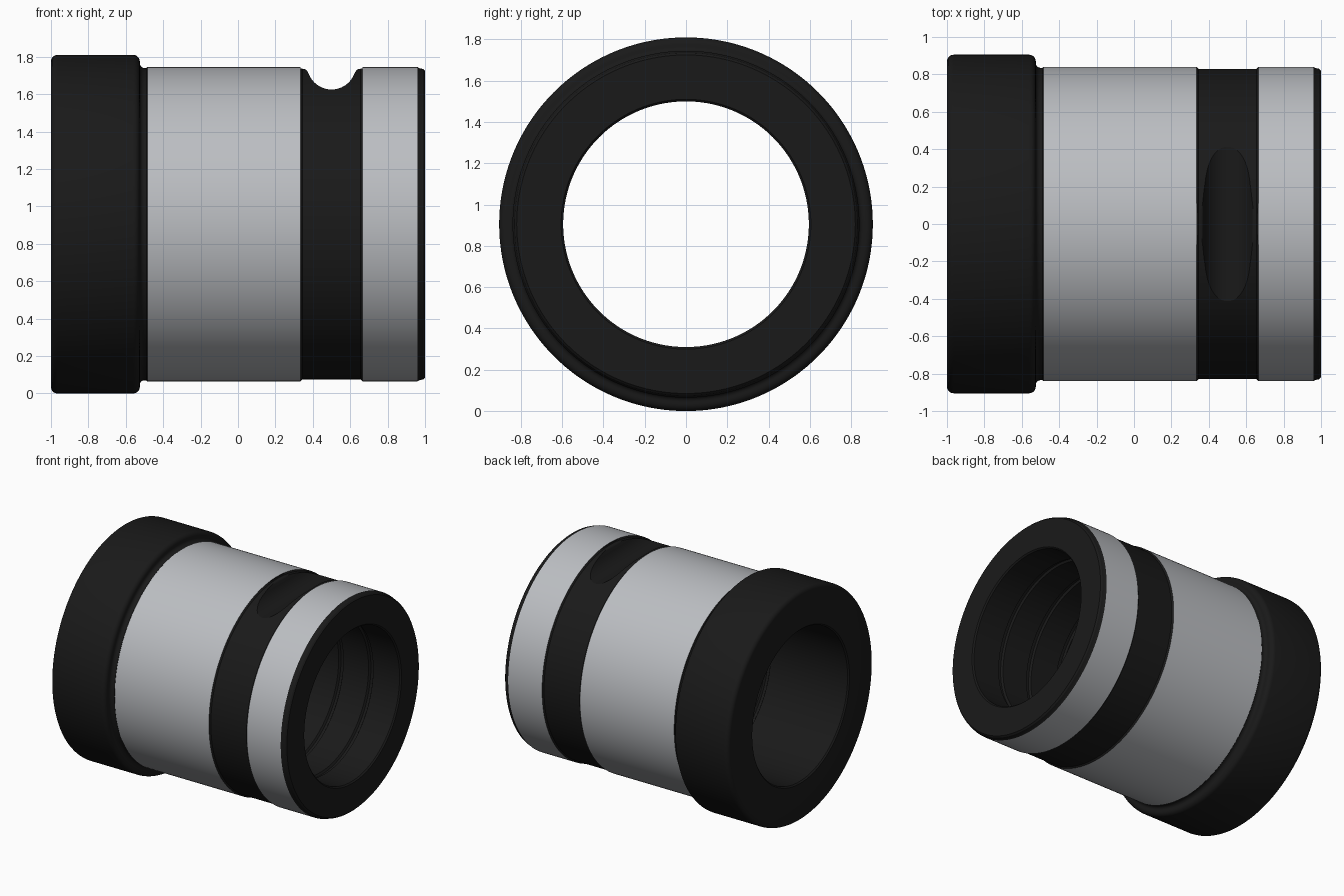
import bpy, bmesh, math

if "Cube" in bpy.data.objects:
    bpy.data.objects.remove(bpy.data.objects["Cube"])

CZ = 0.905      # axis height
SEG = 160


def material(name, c):
    m = bpy.data.materials.new(name)
    m.diffuse_color = (*c, 1)
    m.use_nodes = True
    m.node_tree.nodes["Principled BSDF"].inputs["Base Color"].default_value = m.diffuse_color
    return m


def finish(name, bm, mats=()):
    bmesh.ops.recalc_face_normals(bm, faces=bm.faces[:])
    me = bpy.data.meshes.new(name)
    bm.to_mesh(me)
    bm.free()
    for m in mats:
        me.materials.append(m)
    ob = bpy.data.objects.new(name, me)
    bpy.context.collection.objects.link(ob)
    return ob


def arc(cx, cy, r, a0, a1, n=5):
    return [(cx + r * math.cos(math.radians(a0 + (a1 - a0) * i / n)),
             cy + r * math.sin(math.radians(a0 + (a1 - a0) * i / n))) for i in range(n + 1)]


black = material("black_finish", (0.01, 0.01, 0.01))
steel = material("ground_steel", (0.5, 0.515, 0.54))

# Outer profile (x, radius): collar, relief neck, ground lands, recessed band, end chamfer
prof = arc(-0.965, 0.87, 0.035, 180, 90) + arc(-0.56, 0.87, 0.035, 90, 0)
prof += arc(-0.50, 0.86, 0.025, 180, 270)
prof += [(-0.49, 0.835), (-0.485, 0.84), (0.335, 0.84), (0.345, 0.83),
         (0.655, 0.83), (0.665, 0.84), (0.96, 0.84), (0.97, 0.834), (0.99, 0.83), (1.0, 0.82)]
# Bore with evenly spaced shallow oil grooves
BORE = 0.595
prof += [(1.0, BORE + 0.01), (0.99, BORE)]
for i in range(5):
    x = 0.74 - 0.26 * i
    prof += [(x + 0.02, BORE), (x + 0.01, BORE + 0.015), (x - 0.01, BORE + 0.015), (x - 0.02, BORE)]
prof += [(-0.99, BORE), (-1.0, BORE + 0.01)]

# Revolve the profile around the x axis
bm = bmesh.new()
rings = []
for k in range(SEG):
    a = 2 * math.pi * k / SEG
    rings.append([bm.verts.new((x, r * math.sin(a), CZ + r * math.cos(a))) for x, r in prof])
n = len(prof)
for k in range(SEG):
    A, B = rings[k], rings[(k + 1) % SEG]
    for i in range(n):
        j = (i + 1) % n
        f = bm.faces.new((A[i], A[j], B[j], B[i]))
        f.material_index = int(prof[i][1] == 0.84 and prof[j][1] == 0.84)
bushing = finish("guide_bushing", bm, (black, steel))

# Round clamp notch across the top of the recessed band, with flared lips
cut = [(0.335, 1.95), (0.335, 1.737)]
cut += arc(0.345, 1.707, 0.03, 85, 20, 4)
cut += arc(0.5, 1.755, 0.13, 202, 338, 28)
cut += arc(0.655, 1.707, 0.03, 160, 95, 4)
cut += [(0.665, 1.737), (0.665, 1.95)]
bm = bmesh.new()
face = bm.faces.new([bm.verts.new((x, -0.65, z)) for x, z in cut])
ext = bmesh.ops.extrude_face_region(bm, geom=[face])
bmesh.ops.translate(bm, vec=(0, 1.3, 0),
                    verts=[v for v in ext["geom"] if isinstance(v, bmesh.types.BMVert)])
cutter = finish("notch_cutter", bm, (black,))
cutter.hide_render = True

mod = bushing.modifiers.new("notch", "BOOLEAN")
mod.operation = "DIFFERENCE"
mod.solver = "EXACT"
mod.object = cutter
bpy.context.view_layer.objects.active = bushing
bushing.select_set(True)
bpy.ops.object.modifier_apply(modifier=mod.name)
bpy.data.objects.remove(cutter)
bpy.ops.object.shade_smooth_by_angle(angle=math.radians(30))
